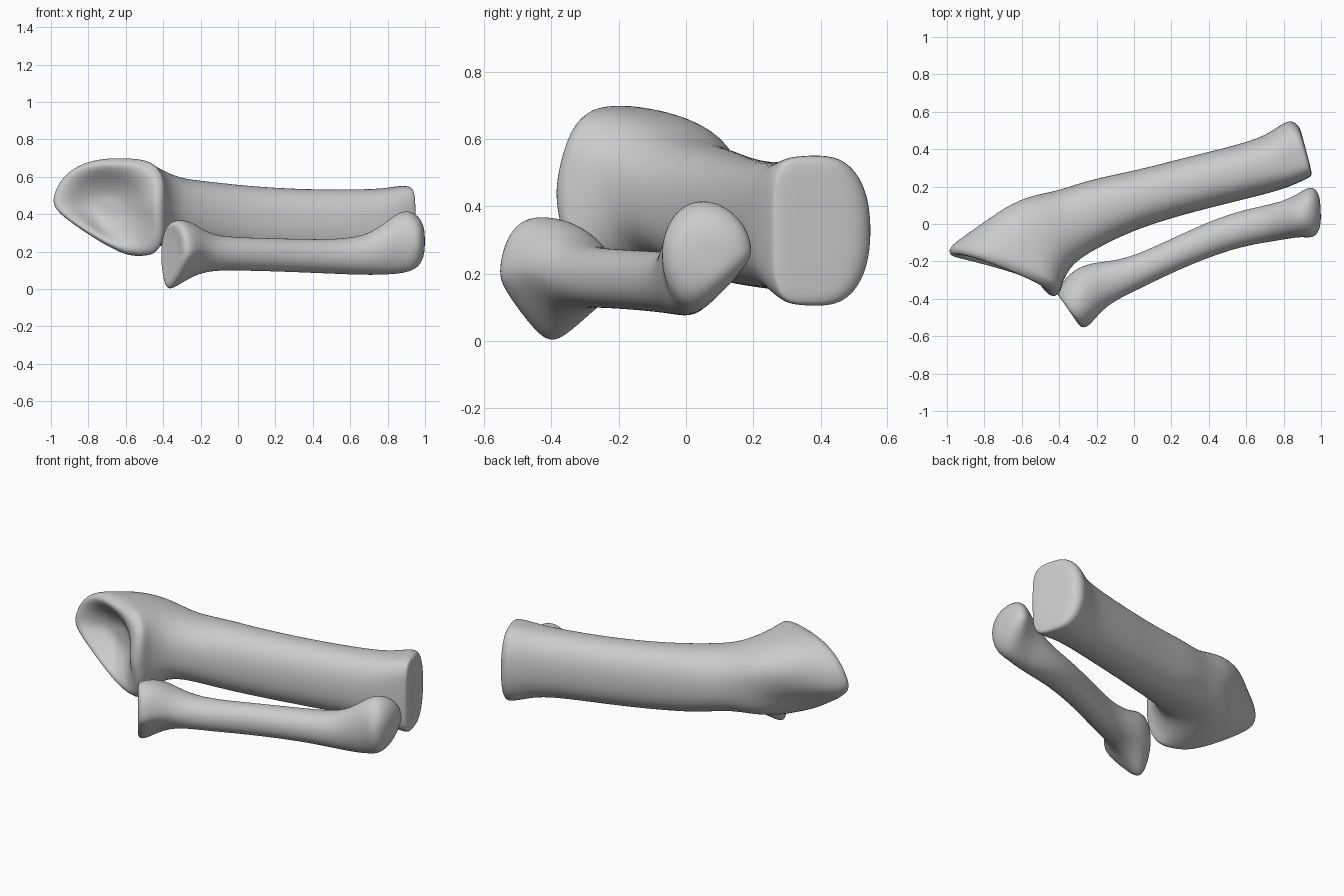
import bpy, bmesh, math
from mathutils import Vector

if "Cube" in bpy.data.objects:
    bpy.data.objects.remove(bpy.data.objects["Cube"])

SEG = 24


def ring_point(sec, i, power):
    """Section: ax, ay, bx, by, z_low, z_high [, lean, sag, square]."""
    ax, ay, bx, by, z0, z1 = sec[:6]
    lean, sag, square = (tuple(sec[6:]) + (0, 0, 0))[:3]
    t = 2 * math.pi * i / SEG
    c, s = math.cos(t), math.sin(t)
    n = power + (square if c < 0 else 0)      # squarer corners on side b
    u = math.copysign(abs(c) ** (2 / n), c)
    v = math.copysign(abs(s) ** (2 / n), s)
    if v < 0:                                 # push the underside to a or b
        u += .8 * lean * -v * (1 - u if lean > 0 else 1 + u)
    a, b = Vector((ax, ay)), Vector((bx, by))
    p = (a + b) / 2 + (a - b) / 2 * u * 1.025
    d = (a - b).normalized()
    p += Vector((d.y, -d.x)) * sag * abs(v)   # bow the section
    return Vector((p.x, p.y, (z0 + z1) / 2 + (z1 - z0) / 2 * v * 1.015))


def bone(name, sections, power, dent=None):
    bm = bmesh.new()
    rings = []
    for sec in sections:
        ring = []
        for i in range(SEG):
            p = ring_point(sec, i, power)
            if dent:
                centre, radius, push = dent
                w = math.exp(-((p - Vector(centre)).length / radius) ** 2)
                p += Vector(push) * w
            ring.append(bm.verts.new(p))
        rings.append(ring)
    for r, q in zip(rings, rings[1:]):
        for i in range(SEG):
            j = (i + 1) % SEG
            bm.faces.new((r[i], r[j], q[j], q[i]))
    # close both ends with a fan
    for r in (rings[0], rings[-1]):
        mid = bm.verts.new(sum((v.co for v in r), Vector()) / SEG)
        for i in range(SEG):
            bm.faces.new((r[i], r[(i + 1) % SEG], mid))
    bmesh.ops.recalc_face_normals(bm, faces=bm.faces)
    me = bpy.data.meshes.new(name)
    bm.to_mesh(me)
    bm.free()
    me.shade_smooth()
    ob = bpy.data.objects.new(name, me)
    bpy.context.collection.objects.link(ob)
    mod = ob.modifiers.new("smooth", 'SUBSURF')
    mod.levels = mod.render_levels = 2
    return ob


# Thick bone: far end, shaft, then the head turning into a hollow socket
shaft = [
    (.90, .47, .945, .30, .16, .49, 0, 0, 2),
    (.885, .525, .95, .268, .115, .535, 0, 0, 2),
    (.835, .56, .945, .255, .10, .555, 0, 0, 2),
    (.76, .51, .85, .21, .125, .54, 0, 0, 1),
    (.66, .445, .74, .17, .15, .53),
    (.30, .36, .38, .085, .16, .53),
    (0, .28, .08, .0, .175, .55),
    (-.24, .235, -.11, -.08, .20, .575),
    (-.40, .175, -.24, -.15, .235, .59),
]
head = [
    (-.58, .175, -.33, -.21, .235, .645),
    (-.75, .10, -.38, -.29, .20, .685, -.3, 0, .5),
    (-.90, -.06, -.395, -.345, .18, .70, -.5, -.02, 1),
    (-1.0, -.135, -.41, -.38, .175, .695, -.6, -.05, 1),
    (-.985, -.185, -.45, -.40, .21, .67, -.6, -.05, 1),
    (-.91, -.17, -.50, -.34, .26, .63, -.5, -.03),
    (-.84, -.12, -.55, -.24, .31, .58, -.3),
    (-.76, -.10, -.62, -.17, .38, .51),
]
# bow sign: rim is set back at top and bottom
head = [s[:7] + (-s[7],) + s[8:] if len(s) > 7 else s for s in head]
bone("thick_bone", shaft + head, 2.3,
     dent=((-.70, .13, .40), .14, (.04, -.075, 0)))

# Thin bone: slanted near end, slim shaft, egg-shaped far end
thin = [
    (-.395, -.39, -.315, -.50, .08, .31, .5),
    (-.415, -.375, -.295, -.55, .015, .35, .6),
    (-.40, -.335, -.25, -.56, -.008, .372, .6),
    (-.32, -.24, -.19, -.48, .06, .36, .3),
    (-.21, -.205, -.11, -.41, .10, .29),
    (-.05, -.195, .03, -.345, .10, .275),
    (.17, -.095, .24, -.24, .095, .27),
    (.46, .04, .52, -.13, .083, .262),
]
knob = [
    (.66, .09, .71, -.095, .075, .28),
    (.78, .115, .81, -.08, .078, .36, -.2),
    (.87, .155, .89, -.065, .085, .425, -.3),
    (.94, .205, .955, -.075, .105, .405, -.4),
    (.98, .18, .99, -.04, .15, .36, -.4),
    (.995, .13, 1.0, .02, .20, .31),
]
bone("thin_bone", thin + knob, 2.1)
